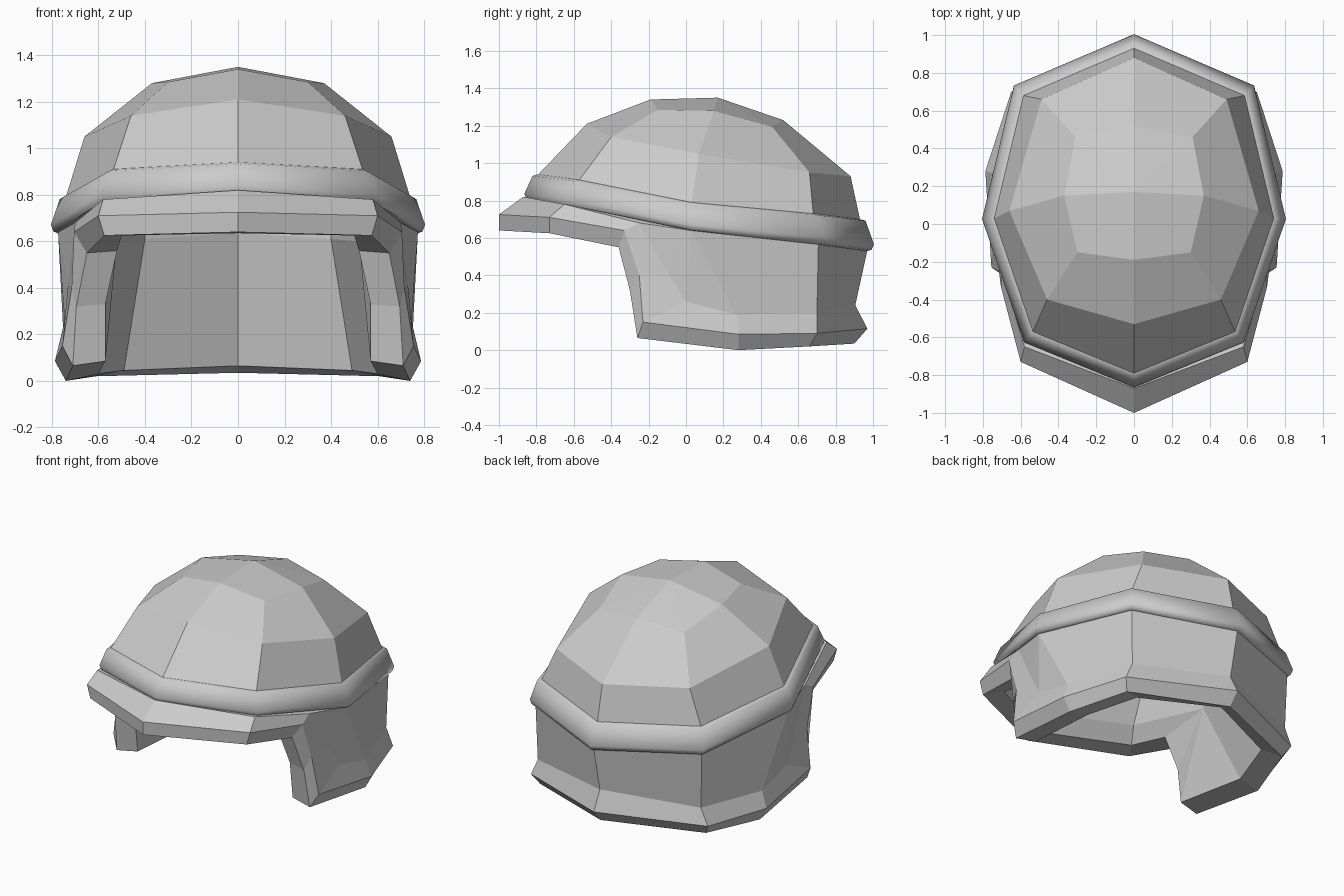
import bpy, bmesh, math

if "Cube" in bpy.data.objects:
    bpy.data.objects.remove(bpy.data.objects["Cube"])

# Half outlines run from front centre, along the +x side, to back centre.
crown = [(0, -.19, 1.34), (.30, -.15, 1.285), (.37, .15, 1.28), (.31, .46, 1.195), (0, .52, 1.23)]
dome = [(0, -.53, 1.21), (.46, -.40, 1.14), (.66, .07, 1.05), (.49, .66, .95), (0, .88, .93)]
brow = [(0, -.79, .94), (.535, -.57, .91), (.74, .03, .79), (.585, .68, .73), (0, .93, .70)]
wall = [(0, -.87, .82), (.58, -.65, .78), (.70, -.25, .68), (.73, -.10, .42),
        (.745, 0, .26), (.75, .27, .19), (.60, .70, .20), (0, .905, .24)]
rim_outer = [(0, -1, .725), (.60, -.73, .71), (.705, -.33, .64), (.715, -.25, .40),
             (.755, -.23, .15), (.787, .28, .085), (.65, .70, .09), (0, .97, .115)]
rim_lower = [(0, -1, .64), (.575, -.73, .625), (.65, -.36, .55), (.695, -.30, .32),
             (.71, -.26, .065), (.74, .28, 0), (.61, .66, .02), (0, .90, .035)]
rim_inner = [(0, -.86, .635), (.50, -.62, .625), (.52, -.33, .56), (.57, -.27, .33),
             (.57, -.24, .085), (.60, .28, .03), (.49, .61, .045), (0, .82, .065)]
lining = [(0, -.76, .72), (.45, -.54, .71), (.52, .03, .60), (.40, .54, .61), (0, .76, .635)]


def flare(ring, s, dz=0.0, tilt=0.0):
    """Scale a ring sideways about the helmet axis and lower it with a tilt."""
    return [(x * s, .07 + (y - .07) * s, z + dz + tilt * y) for x, y, z in ring]


def expand(ring):
    """Repeat the side point so five columns match the eight of the rim."""
    return [ring[i] for i in (0, 1, 2, 2, 2, 2, 3, 4)]


def skin(name, rings):
    """Bridge successive half rings on both sides and weld the result."""
    bm = bmesh.new()
    for side in (1, -1):
        for a, b in zip(rings, rings[1:]):
            if len(a) != len(b):
                a, b = [expand(r) if len(r) == 5 else r for r in (a, b)]
            for i in range(len(a) - 1):
                corners = list(dict.fromkeys((a[i], a[i + 1], b[i + 1], b[i])))
                if len(corners) > 2:
                    bm.faces.new([bm.verts.new((x * side, y, z)) for x, y, z in corners])
    bmesh.ops.remove_doubles(bm, verts=bm.verts, dist=.0005)
    bmesh.ops.recalc_face_normals(bm, faces=bm.faces)
    mesh = bpy.data.meshes.new(name)
    bm.to_mesh(mesh)
    bm.free()
    obj = bpy.data.objects.new(name, mesh)
    bpy.context.collection.objects.link(obj)
    return obj


# Shell: dome, cheek walls, brim and rolled rim, then the hollow inside
apex = [(0, .17, 1.35)] * 5
waist = flare(brow, 1.045, -.15, -.022)
inner_dome = flare(dome, .84, -.12)
inner_crown = flare(crown, .84, -.13)
skin("helmet_shell", [apex, crown, dome, brow, waist, wall, rim_outer, rim_lower, rim_inner,
                      lining, inner_dome, inner_crown, [(0, .15, 1.22)] * 5])

# Raised band with a soft lower lip, sloping down to the back
top_edge = flare(brow, 1.035, -.008)
low_edge = flare(brow, 1.087, -.118, -.017)
lip = flare(brow, 1.072, -.147, -.018)
band = skin("brow_band", [brow, top_edge, low_edge, lip, waist, brow])
bpy.context.view_layer.objects.active = band
band.select_set(True)
bpy.ops.object.shade_smooth_by_angle(angle=math.radians(65))
